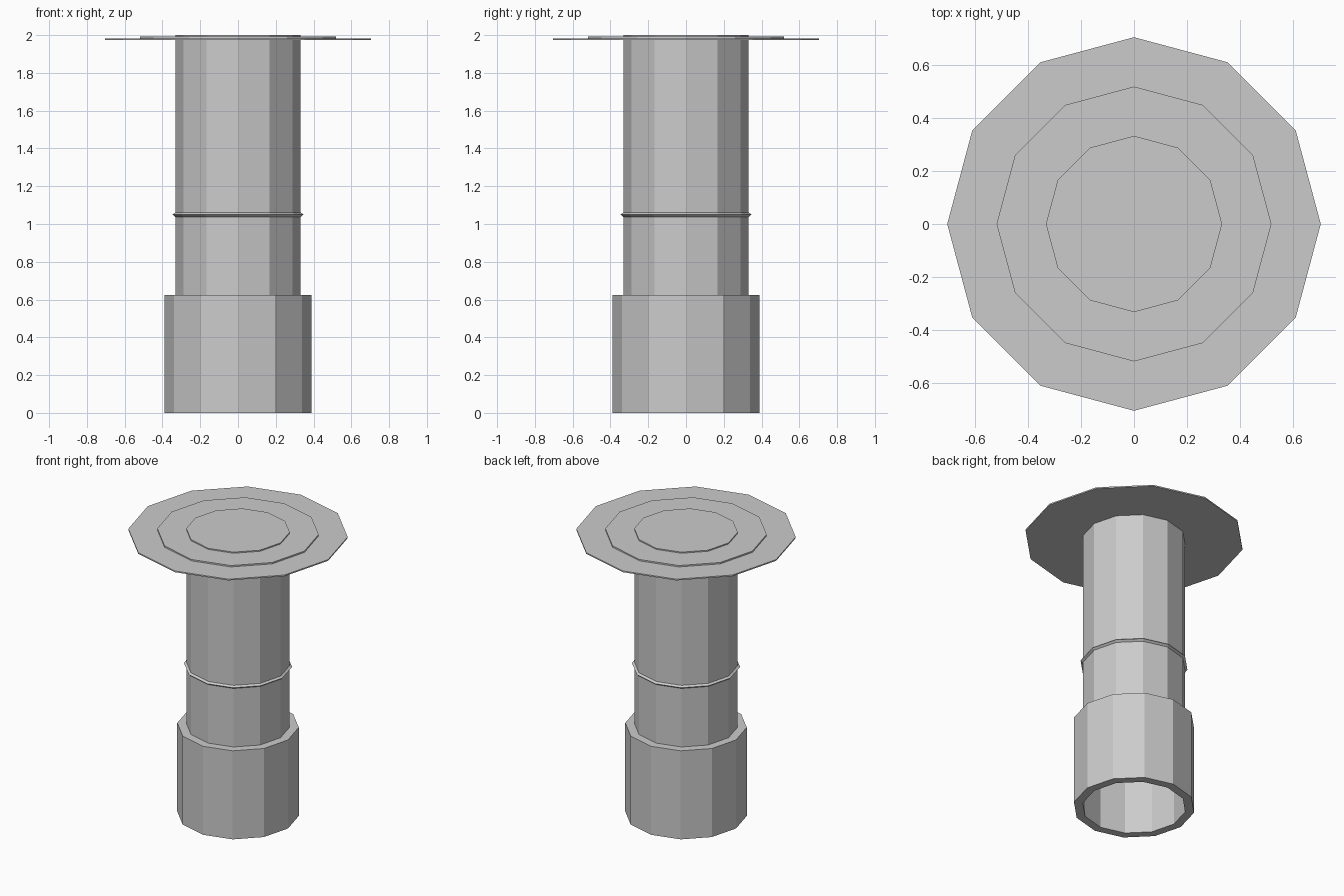
import bpy, bmesh
from math import cos, sin, tau

if "Cube" in bpy.data.objects:
    bpy.data.objects.remove(bpy.data.objects["Cube"])

SIDES = 12


def lathe(name, profile, closed=True, cap_top=False):
    """Spin (radius, z) points, listed counter-clockwise, into a faceted part."""
    bm = bmesh.new()
    rings = [[bm.verts.new((r * cos(tau * i / SIDES), r * sin(tau * i / SIDES), z))
              for i in range(SIDES)] for r, z in profile]
    pairs = list(zip(rings, rings[1:]))
    if closed:
        pairs.append((rings[-1], rings[0]))
    for a, b in pairs:
        for i in range(SIDES):
            j = (i + 1) % SIDES
            bm.faces.new((a[i], a[j], b[j], b[i]))
    if cap_top:
        bm.faces.new(rings[-1])
    mesh = bpy.data.meshes.new(name)
    bm.to_mesh(mesh)
    bm.free()
    obj = bpy.data.objects.new(name, mesh)
    bpy.context.collection.objects.link(obj)
    return obj


def collar(name, inner, outer, z0, z1):
    return lathe(name, [(inner, z0), (outer, z0), (outer, z1), (inner, z1)])


R = 0.332

# Main tube: open at the bottom, capped at the top
lathe("main_tube", [(R, 0), (R, 2.0)], closed=False, cap_top=True)

# Thick sleeve around the foot (inner wall is the tube itself)
lathe("base_sleeve", [(R, 0), (0.39, 0), (0.39, 0.625), (R, 0.625)], closed=False)

# Thin pointed band halfway up
lathe("middle_band", [(R, 1.038), (0.347, 1.05), (R, 1.06)], closed=False)

# Stepped flange at the top
collar("wide_flange", R, 0.704, 1.973, 1.982)
collar("narrow_flange", R, 0.518, 1.982, 1.992)
